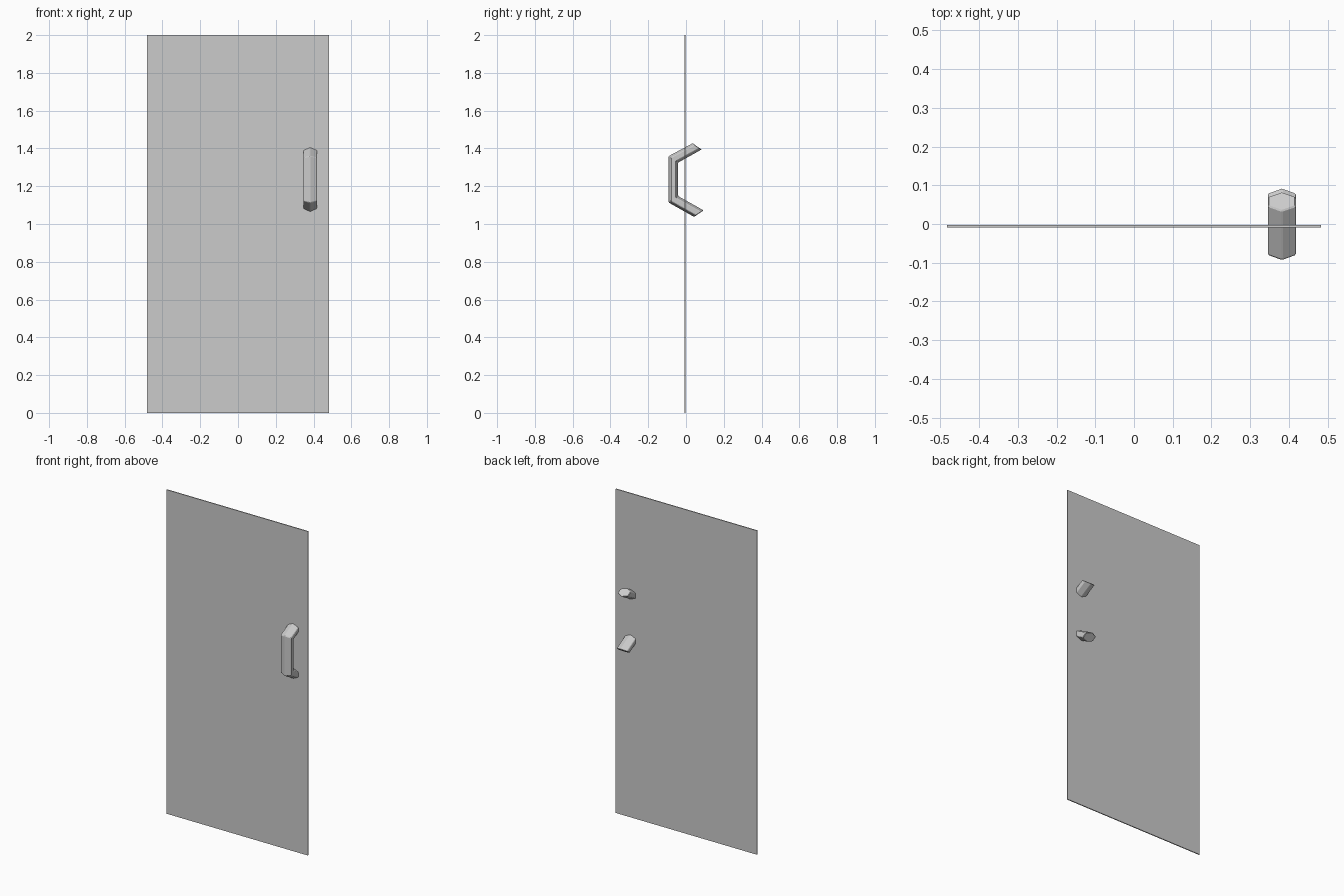
import bpy, bmesh
from mathutils import Vector

if "Cube" in bpy.data.objects:
    bpy.data.objects.remove(bpy.data.objects["Cube"])


def make_object(name, bm):
    bmesh.ops.recalc_face_normals(bm, faces=bm.faces)
    mesh = bpy.data.meshes.new(name)
    bm.to_mesh(mesh)
    bm.free()
    obj = bpy.data.objects.new(name, mesh)
    bpy.context.collection.objects.link(obj)
    return obj


# Thin door panel
bm = bmesh.new()
bmesh.ops.create_cube(bm, size=1)
bmesh.ops.scale(bm, vec=(0.966, 0.006, 2.0), verts=bm.verts)
bmesh.ops.translate(bm, vec=(0, -0.006, 1.0), verts=bm.verts)
make_object("door_panel", bm)

# Pull handle: hexagonal bar swept through mitred sections (outer and inner y, z)
SECTIONS = [((0.042, 1.037), (0.094, 1.073)),
            ((-0.093, 1.113), (-0.040, 1.148)),
            ((-0.093, 1.360), (-0.040, 1.325)),
            ((0.034, 1.428), (0.084, 1.394))]
HEX = [(0, 1), (1, 0.5), (1, -0.5), (0, -1), (-1, -0.5), (-1, 0.5)]
CENTRE_X, HALF_WIDTH = 0.382, 0.036

bm = bmesh.new()
rings = []
for outer, inner in SECTIONS:
    o, i = Vector((CENTRE_X, *outer)), Vector((CENTRE_X, *inner))
    mid, half = (o + i) / 2, (o - i) / 2
    rings.append([bm.verts.new(mid + half * v + Vector((u * HALF_WIDTH, 0, 0)))
                  for u, v in HEX])
for a, b in zip(rings, rings[1:]):
    for k in range(6):
        n = (k + 1) % 6
        bm.faces.new((a[k], a[n], b[n], b[k]))
bm.faces.new(rings[0])
bm.faces.new(rings[-1])
handle = make_object("pull_handle", bm)

# Narrow chamfer on the handle edges
bevel = handle.modifiers.new("edge_chamfer", 'BEVEL')
bevel.width = 0.003
bevel.segments = 1
bevel.limit_method = 'ANGLE'
